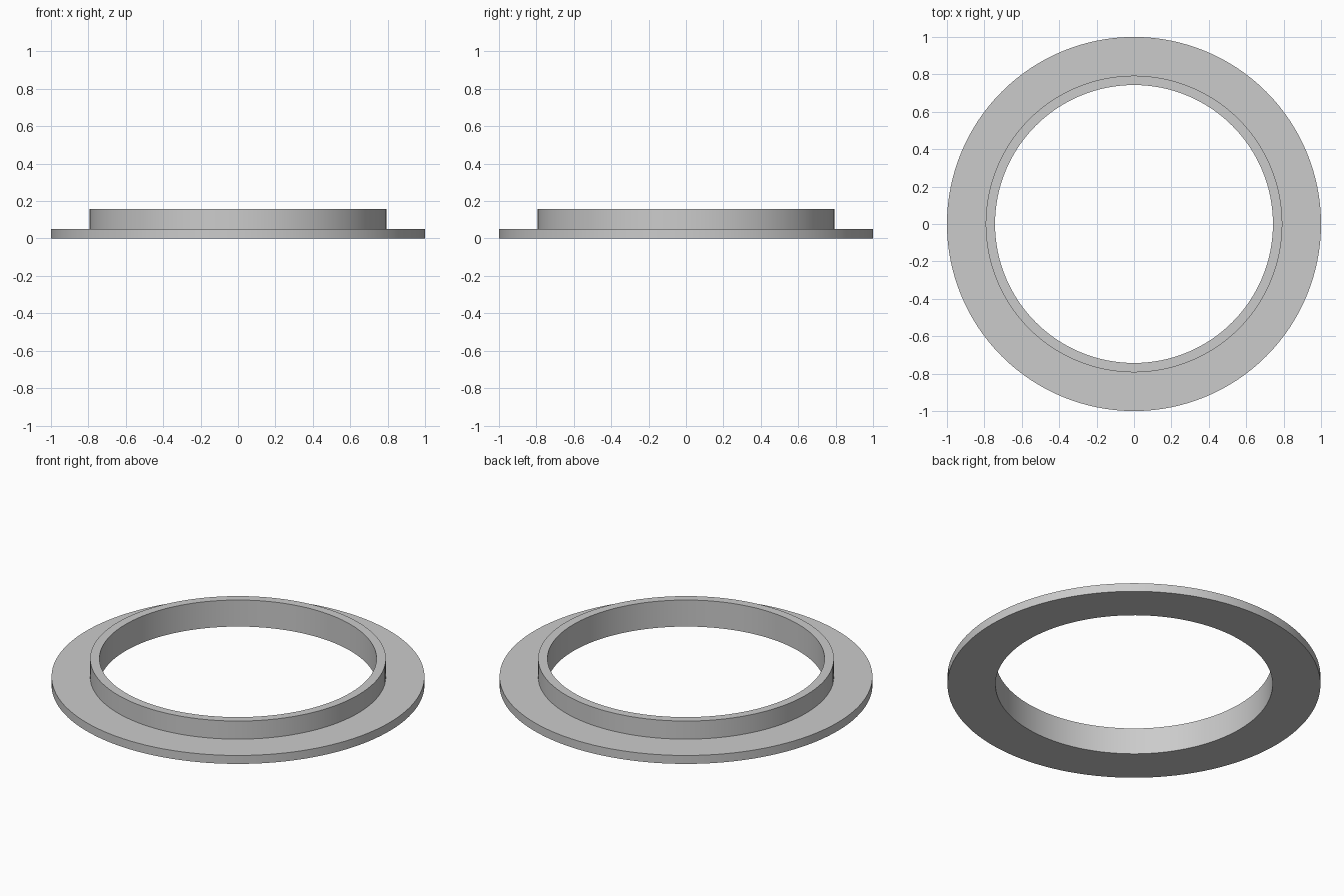
import bpy
import bmesh
from math import cos, sin, tau, radians

cube = bpy.data.objects.get("Cube")
if cube:
    bpy.data.objects.remove(cube, do_unlink=True)

# Plain grey finish
grey = bpy.data.materials.new("light grey")
grey.use_nodes = True
colour = (0.6, 0.6, 0.6, 1)
grey.diffuse_color = colour
grey.node_tree.nodes["Principled BSDF"].inputs["Base Color"].default_value = colour

SEGMENTS = 128
BORE, COLLAR, RIM = 0.743, 0.793, 1.0
FLANGE_TOP, COLLAR_TOP = 0.05, 0.157


def lathe(name, profile, material):
    """Turn a closed (radius, height) profile around the z axis."""
    bm = bmesh.new()
    rings = [[bm.verts.new((r * cos(tau * i / SEGMENTS), r * sin(tau * i / SEGMENTS), z))
              for i in range(SEGMENTS)] for r, z in profile]
    for k, ring in enumerate(rings):
        above = rings[(k + 1) % len(rings)]
        for i in range(SEGMENTS):
            j = (i + 1) % SEGMENTS
            bm.faces.new((ring[i], ring[j], above[j], above[i]))
    bmesh.ops.recalc_face_normals(bm, faces=bm.faces)
    mesh = bpy.data.meshes.new(name)
    bm.to_mesh(mesh)
    bm.free()
    mesh.materials.append(material)
    obj = bpy.data.objects.new(name, mesh)
    bpy.context.collection.objects.link(obj)
    return obj


# One-piece ring: flat flange with a raised collar around the bore
ring = lathe("flanged_ring", [(BORE, 0), (RIM, 0), (RIM, FLANGE_TOP),
                              (COLLAR, FLANGE_TOP), (COLLAR, COLLAR_TOP),
                              (BORE, COLLAR_TOP)], grey)

# Smooth round walls, crisp rims
bpy.ops.object.select_all(action='DESELECT')
ring.select_set(True)
bpy.context.view_layer.objects.active = ring
bpy.ops.object.shade_smooth_by_angle(angle=radians(30))
